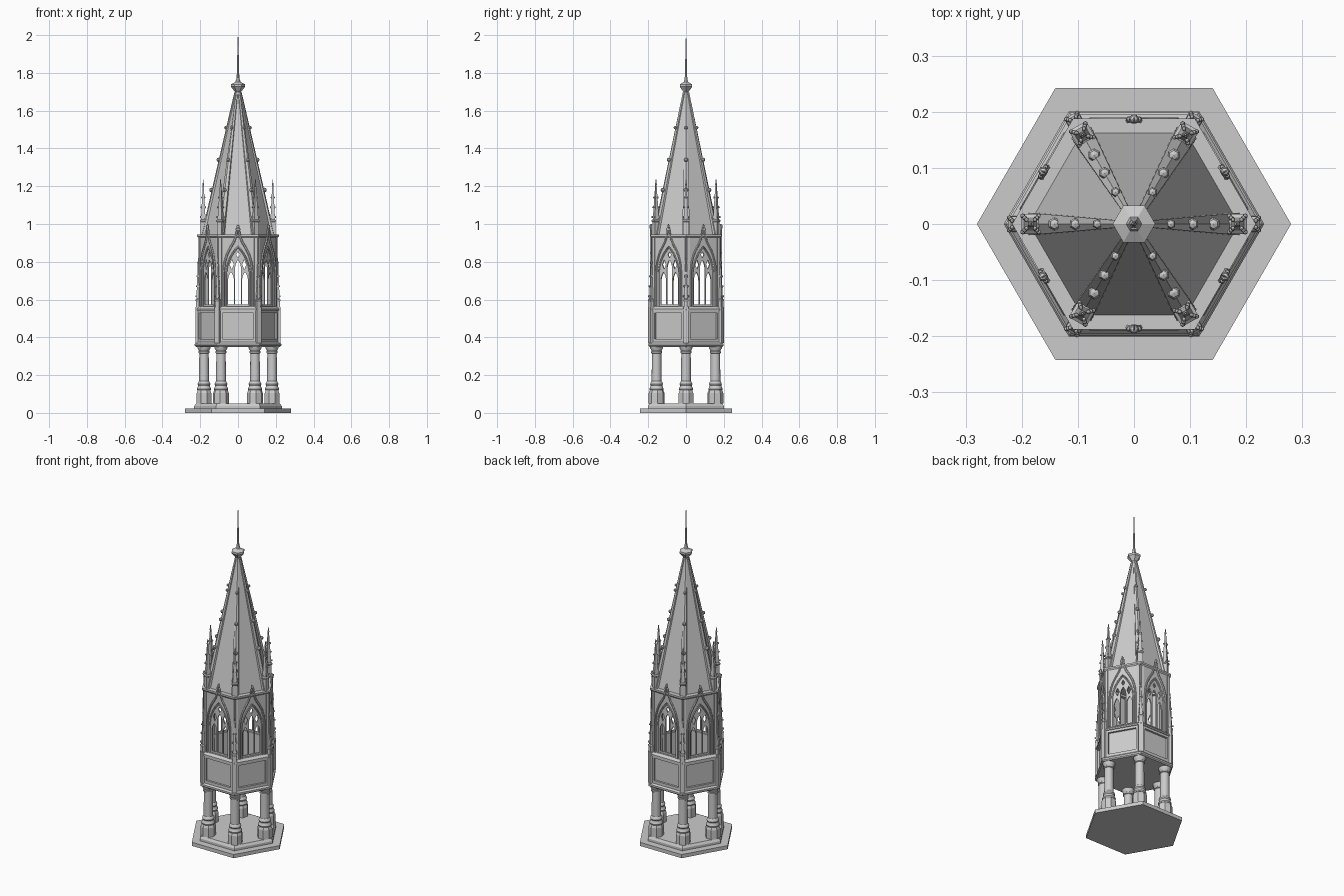
import bpy, bmesh, math
from mathutils import Matrix, Vector

scene = bpy.context.scene
if "Cube" in bpy.data.objects:
    bpy.data.objects.remove(bpy.data.objects["Cube"])

stone = bpy.data.materials.new("grey_stone")
stone.use_nodes = True
COLOUR = (0.6, 0.6, 0.6, 1)
stone.diffuse_color = COLOUR
stone.node_tree.nodes["Principled BSDF"].inputs["Base Color"].default_value = COLOUR

SIXTH = math.pi / 3
COS30 = math.cos(math.pi / 6)


def place(name, mesh, copies=1, smooth=False):
    """Link a mesh once, or six times around the tower axis."""
    mesh.materials.clear()
    mesh.materials.append(stone)
    if smooth:
        mesh.shade_smooth()
        mesh.set_sharp_from_angle(angle=math.radians(35))
    else:
        mesh.shade_flat()
    for k in range(copies):
        ob = bpy.data.objects.new(name if copies == 1 else f"{name}_{k + 1}", mesh)
        ob.rotation_euler.z = k * SIXTH
        scene.collection.objects.link(ob)


def to_mesh(bm, name):
    bmesh.ops.recalc_face_normals(bm, faces=bm.faces)
    mesh = bpy.data.meshes.new(name)
    bm.to_mesh(mesh)
    bm.free()
    return mesh


def turn(bm, profile, sides, x=0, phase=0, closed=False):
    """Turn a (radius, height) profile around a vertical axis at x."""
    rings = []
    for r, z in profile:
        angles = [phase + 2 * math.pi * i / sides for i in range(sides)]
        rings.append([bm.verts.new((x + r * math.cos(a), r * math.sin(a), z)) for a in angles])
    pairs = list(zip(rings, rings[1:]))
    if closed:
        pairs.append((rings[-1], rings[0]))
    else:
        bm.faces.new(rings[0])
        bm.faces.new(rings[-1])
    for low, high in pairs:
        for i in range(sides):
            j = (i + 1) % sides
            bm.faces.new((low[i], low[j], high[j], high[i]))


def turned(name, profile, sides=6, x=0, phase=0, copies=1, closed=False, smooth=False):
    bm = bmesh.new()
    turn(bm, profile, sides, x, phase, closed)
    place(name, to_mesh(bm, name), copies, smooth)


def block(bm, x0, x1, half, z0, z1):
    m = Matrix.Translation(((x0 + x1) / 2, 0, (z0 + z1) / 2)) @ Matrix.Diagonal((x1 - x0, 2 * half, z1 - z0, 1))
    bmesh.ops.create_cube(bm, size=1, matrix=m)


def bud(bm, x, y, z, r, tall=1.3):
    """Small leaf knob."""
    m = Matrix.Translation((x, y, z)) @ Matrix.Diagonal((1, 1, tall, 1))
    bmesh.ops.create_uvsphere(bm, u_segments=6, v_segments=4, radius=r, matrix=m)


def curve_part(name, loops, distance, depth=0.0, bevel=0.0):
    """Filled plate with holes, or a round moulding, set on all six walls."""
    cu = bpy.data.curves.new(name, "CURVE")
    cu.dimensions = "3D" if bevel else "2D"
    cu.fill_mode = "FULL" if bevel else "BOTH"
    cu.extrude, cu.bevel_depth, cu.bevel_resolution = depth / 2, bevel, 1
    cu.use_fill_caps = bool(bevel)
    for pts in loops:
        sp = cu.splines.new("POLY")
        sp.points.add(len(pts) - 1)
        for p, (u, v) in zip(sp.points, pts):
            p.co = (u, v, 0, 1)
        sp.use_cyclic_u = not bevel
    helper = bpy.data.objects.new(name + "_helper", cu)
    scene.collection.objects.link(helper)
    deps = bpy.context.evaluated_depsgraph_get()
    mesh = bpy.data.meshes.new_from_object(helper.evaluated_get(deps))
    bpy.data.objects.remove(helper)
    upright = Matrix.Rotation(math.pi / 2, 4, "Z") @ Matrix.Rotation(math.pi / 2, 4, "X")
    mesh.transform(Matrix.Rotation(SIXTH / 2, 4, "Z") @ Matrix.Translation((distance, 0, 0)) @ upright)
    place(name, mesh, 6)


def rect(w, z0, z1):
    return [(-w, z0), (w, z0), (w, z1), (-w, z1)]


def arch_line(w, spring, apex, steps=7):
    """Right half of a pointed arch, from the springing to the apex."""
    h = apex - spring
    r = (h * h + w * w) / (2 * w)
    end = math.asin(min(1, h / r))
    return [(w - r + r * math.cos(end * i / steps), spring + r * math.sin(end * i / steps))
            for i in range(steps + 1)]


def arch(w, base, spring, apex, u=0):
    right = [(w, base)] + arch_line(w, spring, apex)
    return [(u + a, z) for a, z in right + [(-a, z) for a, z in right[-2::-1]]]


def diamond(u, z, w, h):
    return [(u - w, z), (u, z - h), (u + w, z), (u, z + h)]


# Stepped foot
turned("foot_slab", [(0.28, 0), (0.28, 0.022)])
turned("foot_step", [(0.232, 0.022), (0.232, 0.036), (0.222, 0.05)])

# Six columns
turned("column_plinth", [(0.042, 0.05), (0.042, 0.105), (0.036, 0.12)], 8, 0.18, math.pi / 8, 6)
turned("column_shaft", [(0.036, 0.12), (0.038, 0.127), (0.034, 0.135), (0.031, 0.145), (0.034, 0.152),
                        (0.032, 0.16), (0.026, 0.168), (0.025, 0.315), (0.03, 0.318), (0.03, 0.325),
                        (0.026, 0.328), (0.034, 0.343), (0.036, 0.358)], 20, 0.18, 0, 6, smooth=True)

# Chamber floor with moulded edge
turned("chamber_floor", [(0.222, 0.35), (0.229, 0.356), (0.229, 0.366), (0.218, 0.376)])

# Lower panelled walls
curve_part("panel_frame", [rect(0.104, 0.37, 0.55), rect(0.082, 0.392, 0.528)], 0.184, 0.012)
curve_part("panel_back", [rect(0.1, 0.37, 0.55)], 0.171, 0.014)
turned("sill", [(r / COS30, z) for r, z in
                [(0.162, 0.542), (0.195, 0.542), (0.195, 0.55), (0.182, 0.565), (0.162, 0.565)]], closed=True)

# Window walls, tracery and mouldings
curve_part("window_wall", [rect(0.1, 0.555, 0.94), arch(0.066, 0.565, 0.73, 0.885)], 0.175, 0.016)
lights = [arch(0.0155, 0.575, 0.765, 0.81)]
for side in (-1, 1):
    lights += [arch(0.0155, 0.575, 0.7, 0.745, side * 0.037), diamond(side * 0.033, 0.785, 0.011, 0.026)]
lights.append(diamond(0, 0.837, 0.01, 0.017))
curve_part("tracery", [arch(0.068, 0.56, 0.73, 0.887)] + lights, 0.171, 0.008)
jamb = arch(0.062, 0.56, 0.73, 0.876)
curve_part("window_roll", [jamb], 0.181, bevel=0.004)
ogee = [(0.076, 0.565), (0.076, 0.745), (0.071, 0.795), (0.058, 0.84), (0.04, 0.875),
        (0.022, 0.905), (0.011, 0.935), (0.004, 0.97), (0, 0.995)]
curve_part("ogee_hood", [ogee + [(-u, z) for u, z in ogee[-2::-1]]], 0.185, bevel=0.006)
turned("wall_head", [(r / COS30, z) for r, z in
                     [(0.15, 0.928), (0.183, 0.928), (0.188, 0.935), (0.188, 0.945), (0.15, 0.945)]], closed=True)

# Leaf finial on each hood
bm = bmesh.new()
bud(bm, 0.187, 0, 0.985, 0.009)
for y in (-0.009, 0.009):
    bud(bm, 0.187, y, 0.972, 0.005)
bmesh.ops.rotate(bm, verts=bm.verts, matrix=Matrix.Rotation(SIXTH / 2, 3, "Z"))
place("hood_finial", to_mesh(bm, "hood_finial"), 6)

# Corner buttresses
bm = bmesh.new()
block(bm, 0.168, 0.204, 0.018, 0.37, 0.945)
block(bm, 0.195, 0.224, 0.014, 0.37, 0.56)
place("buttress", to_mesh(bm, "buttress"), 6)


def pinnacle(name, x, z0, z1, z2, r):
    """Square shaft with a slim crocketed spirelet."""
    bm = bmesh.new()
    turn(bm, [(r, z0), (r, z1 - 0.01), (r * 1.25, z1 - 0.006), (r * 1.25, z1), (r * 0.85, z1 + 0.005),
              (0.002, z2)], 4, x, math.pi / 4)
    for t in (0.08, 0.32, 0.56):
        spread = r * (1 - t) + 0.002
        for k in range(4):
            a = math.pi / 4 + k * math.pi / 2
            bud(bm, x + spread * math.cos(a), spread * math.sin(a), z1 + t * (z2 - z1), 0.0045)
    bud(bm, x, 0, z2 - 0.025, 0.006)
    place(name, to_mesh(bm, name), 6)


pinnacle("lower_pinnacle", 0.211, 0.55, 0.6, 0.82, 0.015)
pinnacle("upper_pinnacle", 0.184, 0.94, 1.02, 1.235, 0.02)

# Spire
Z0, Z1, R0, R1 = 0.94, 1.695, 0.188, 0.014
turned("spire", [(R0, Z0), (R1, Z1)])

# Spire ribs with crockets
bm = bmesh.new()
ends = []
for r, z, w in ((R0, Z0, 0.02), (R1, Z1, 0.005)):
    ends.append([bm.verts.new((r + dx, y, z)) for dx, y in
                 ((-0.012, -w), (0.001, -w), (0.006, 0), (0.001, w), (-0.012, w))])
bm.faces.new(ends[0])
bm.faces.new(ends[1])
for i in range(5):
    j = (i + 1) % 5
    bm.faces.new((ends[0][i], ends[0][j], ends[1][j], ends[1][i]))
for z, size in ((1.03, 0.013), (1.18, 0.012), (1.34, 0.011), (1.51, 0.009)):
    r = R0 + (R1 - R0) * (z - Z0) / (Z1 - Z0)
    bud(bm, r + 0.009, 0, z, size, 1.0)
place("spire_rib", to_mesh(bm, "spire_rib"), 6)

# Crowning finial and needle
turned("crown", [(0.016, 1.685), (0.016, 1.7), (0.038, 1.727), (0.038, 1.739), (0.014, 1.752), (0.01, 1.765)])
turned("needle", [(0.009, 1.76), (0.006, 1.8), (0.005, 1.86), (0.001, 2.0)])
